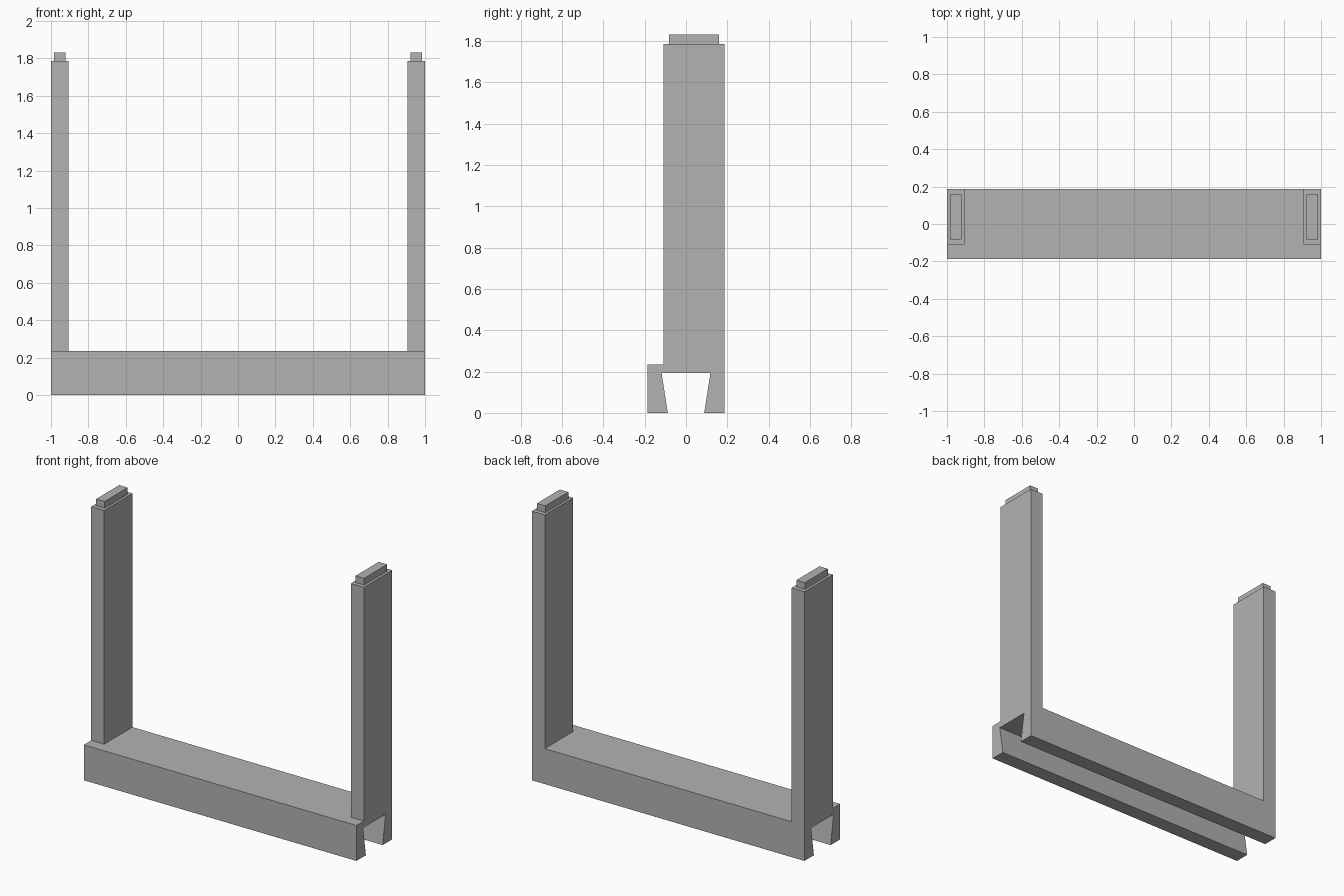
import bpy
import bmesh

if "Cube" in bpy.data.objects:
    bpy.data.objects.remove(bpy.data.objects["Cube"], do_unlink=True)

grey = bpy.data.materials.new("plain_grey")
grey.use_nodes = True
grey.diffuse_color = (0.45, 0.45, 0.45, 1)
grey.node_tree.nodes["Principled BSDF"].inputs["Base Color"].default_value = (0.45, 0.45, 0.45, 1)


def extrude_x(name, profile, x0, x1):
    """Extrude a closed (y, z) profile from x0 to x1."""
    bm = bmesh.new()
    face = bm.faces.new([bm.verts.new((x0, y, z)) for y, z in profile])
    grown = bmesh.ops.extrude_face_region(bm, geom=[face])["geom"]
    verts = [g for g in grown if isinstance(g, bmesh.types.BMVert)]
    bmesh.ops.translate(bm, verts=verts, vec=(x1 - x0, 0, 0))
    bmesh.ops.recalc_face_normals(bm, faces=bm.faces)
    mesh = bpy.data.meshes.new(name)
    bm.to_mesh(mesh)
    bm.free()
    mesh.materials.append(grey)
    obj = bpy.data.objects.new(name, mesh)
    bpy.context.collection.objects.link(obj)
    return obj


def rect(y0, y1, z0, z1):
    return [(y0, z0), (y1, z0), (y1, z1), (y0, z1)]


HALF_DEPTH, BASE_TOP, POST_TOP, TENON_TOP = 0.187, 0.235, 1.785, 1.83

# Base rail with a dovetail groove along its underside
half = [(0.118, 0.192), (0.088, 0), (HALF_DEPTH, 0), (HALF_DEPTH, BASE_TOP)]
extrude_x("base_rail", half + [(-y, z) for y, z in reversed(half)], -1, 1)

# Upright posts flush with the back, each with a tenon on top
for side, s in (("left", 1), ("right", -1)):
    extrude_x(side + "_post", rect(-0.11, HALF_DEPTH, BASE_TOP, POST_TOP), s * 0.905, s)
    extrude_x(side + "_tenon", rect(-0.082, 0.159, POST_TOP, TENON_TOP), s * 0.921, s * 0.983)
